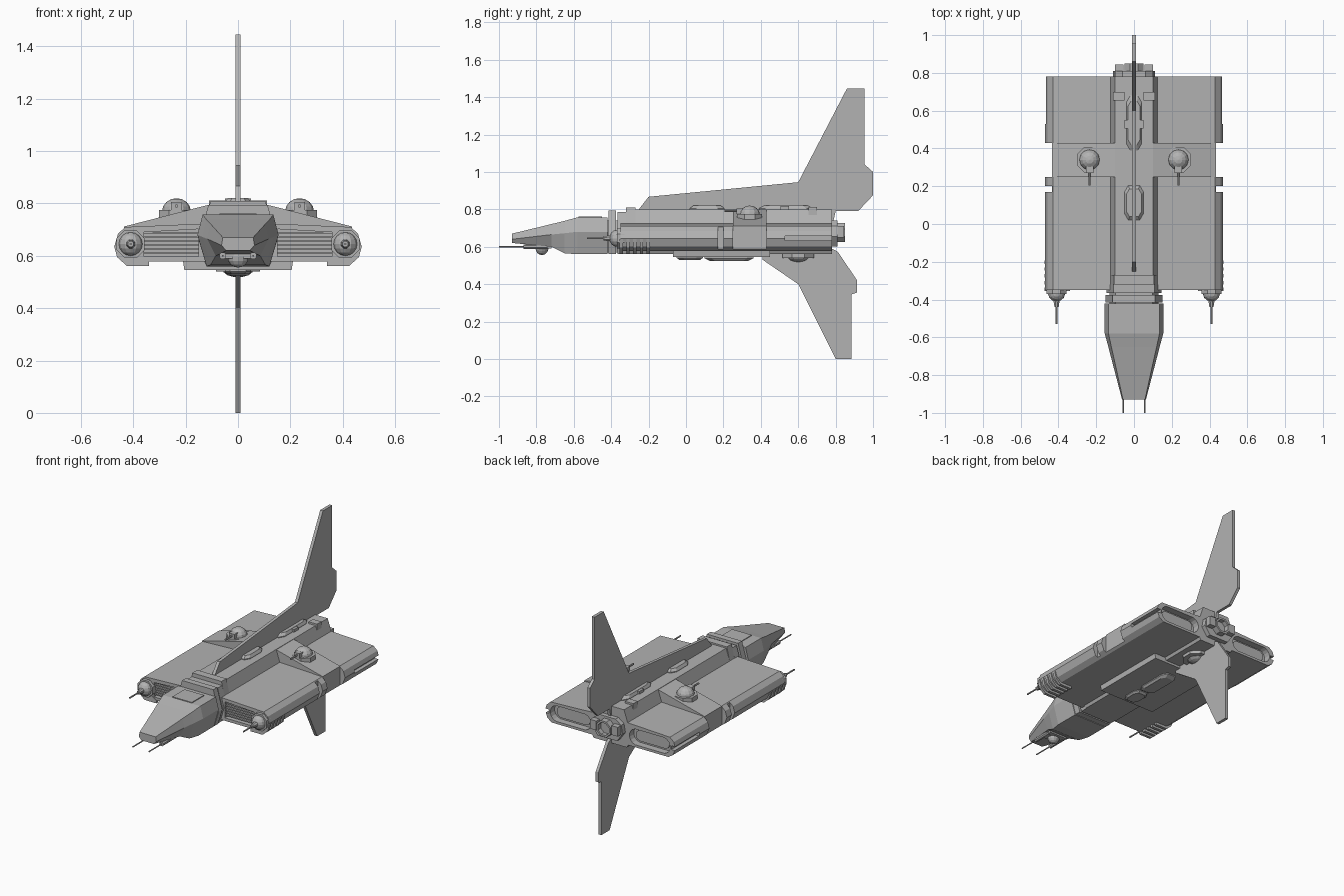
import bpy, bmesh
from math import pi, cos, sin
from mathutils import Vector, Matrix

if "Cube" in bpy.data.objects:
    bpy.data.objects.remove(bpy.data.objects["Cube"])

GREY = (0.45, 0.45, 0.45, 1)
mat = bpy.data.materials.new("hull_grey")
mat.use_nodes = True
mat.diffuse_color = GREY
mat.node_tree.nodes["Principled BSDF"].inputs["Base Color"].default_value = GREY


def finish(name, bm):
    bmesh.ops.recalc_face_normals(bm, faces=bm.faces)
    me = bpy.data.meshes.new(name)
    bm.to_mesh(me)
    bm.free()
    me.materials.append(mat)
    ob = bpy.data.objects.new(name, me)
    bpy.context.collection.objects.link(ob)
    return ob


def loft(name, rings):
    """Skin a row of matching closed rings and cap both ends."""
    bm = bmesh.new()
    loops = [[bm.verts.new(p) for p in r] for r in rings]
    n = len(loops[0])
    for a, b in zip(loops, loops[1:]):
        for i in range(n):
            j = (i + 1) % n
            bm.faces.new((a[i], a[j], b[j], b[i]))
    bm.faces.new(loops[0])
    bm.faces.new(loops[-1])
    return finish(name, bm)


def along_y(name, profile, y0, y1):
    return loft(name, [[(x, y, z) for x, z in profile] for y in (y0, y1)])


def fin(name, profile, t=0.01):
    return loft(name, [[(x, y, z) for y, z in profile] for x in (-t, t)])


def both(half):
    """Close a right-hand half profile (bottom to top) by mirroring it."""
    return half + [(-x, z) for x, z in reversed(half)]


def flip(profile, s):
    return [(s * x, z) for x, z in profile]


def box(name, x0, x1, y0, y1, z0, z1):
    return along_y(name, [(x0, z0), (x1, z0), (x1, z1), (x0, z1)], y0, y1)


def rod(name, a, b, r0, r1=None, sides=8):
    a, b = Vector(a), Vector(b)
    d = b - a
    bm = bmesh.new()
    bmesh.ops.create_cone(
        bm, cap_ends=True, segments=sides, radius1=r0, radius2=r0 if r1 is None else r1,
        depth=d.length,
        matrix=Matrix.Translation((a + b) / 2) @ d.to_track_quat('Z', 'Y').to_matrix().to_4x4()
        @ Matrix.Rotation(pi / sides, 4, 'Z'))
    return finish(name, bm)


def ball(name, c, size):
    bm = bmesh.new()
    bmesh.ops.create_uvsphere(bm, u_segments=12, v_segments=8, radius=1,
                              matrix=Matrix.Translation(c) @ Matrix.Diagonal((*size, 1)))
    return finish(name, bm)


def blister(name, y0, y1, w, z0, z1):
    """Flat elongated cover with chamfered ends and edges."""
    c, h = 0.035, (y1 - y0) / 2
    m = (y0 + y1) / 2

    def ring(k, z):
        pts = [(w, h - c), (w - 0.02, h), (0.02 - w, h), (-w, h - c),
               (-w, c - h), (0.02 - w, -h), (w - 0.02, -h), (w, c - h)]
        return [(x * k, m + y * k, z) for x, y in pts]
    return loft(name, [ring(1, z0), ring(1, z0 + (z1 - z0) * 0.5), ring(0.8, z1)])


def carve(ob, cutter):
    mod = ob.modifiers.new("cut", 'BOOLEAN')
    mod.operation = 'DIFFERENCE'
    mod.solver = 'EXACT'
    mod.object = cutter
    bpy.context.view_layer.objects.active = ob
    bpy.ops.object.modifier_apply(modifier=mod.name)
    bpy.data.objects.remove(cutter)


def capsule(cx, cz, half, r, n=16):
    pts = []
    for i in range(n):
        a = 2 * pi * (i + 0.5) / n
        pts.append((cx + (half if cos(a) > 0 else -half) + r * cos(a), cz + r * sin(a)))
    return pts


# Central spine with sloped shoulders
along_y("spine", both([(0.12, 0.56), (0.14, 0.60), (0.13, 0.71), (0.10, 0.80)]), -0.32, 0.78)

# Neck and collar rings
def hexagon(x, top, low):
    return both([(x * 0.8, low), (x, 0.66), (x * 0.75, top)])

along_y("neck", hexagon(0.13, 0.74, 0.57), -0.45, -0.30)
along_y("collar_front", hexagon(0.15, 0.795, 0.56), -0.415, -0.375)
along_y("collar_rear", hexagon(0.145, 0.785, 0.56), -0.365, -0.32)
along_y("collar_step", hexagon(0.14, 0.81, 0.57), -0.32, -0.27)

# Cockpit nose, tapering forwards
stations = [
    (-0.93, (0.045, 0.62), (0.063, 0.64), (0.058, 0.67)),
    (-0.72, (0.085, 0.60), (0.118, 0.665), (0.104, 0.721)),
    (-0.65, (0.105, 0.565), (0.136, 0.672), (0.120, 0.738)),
    (-0.58, (0.12, 0.56), (0.155, 0.68), (0.135, 0.757)),
    (-0.42, (0.12, 0.56), (0.155, 0.68), (0.135, 0.757))]
loft("cockpit", [[(x, y, z) for x, z in both(list(h))] for y, *h in stations])
box("cockpit_hatch", -0.07, 0.07, -0.575, -0.45, 0.75, 0.762)

# Chin turret and twin nose guns
ball("chin_turret", (0, -0.77, 0.595), (0.04, 0.035, 0.04))
box("chin_mount", -0.065, 0.065, -0.80, -0.72, 0.59, 0.635)
for s in (-1, 1):
    rod("nose_gun", (s * 0.058, -1.0, 0.60), (s * 0.058, -0.74, 0.60), 0.004, sides=6)
    rod("nose_gun_mount", (s * 0.058, -0.87, 0.60), (s * 0.058, -0.74, 0.60), 0.014)

WING = [(0.08, 0.578), (0.42, 0.578), (0.452, 0.60), (0.47, 0.645),
        (0.458, 0.685), (0.43, 0.71), (0.08, 0.725)]
for s in (-1, 1):
    # Side hull with recesses for the intake, engine, slot and belts
    wing = along_y("side_hull", flip(WING, s), -0.35, 0.78)
    carve(wing, along_y("c", flip([(0.15, 0.597), (0.36, 0.597), (0.36, 0.69), (0.15, 0.702)], s),
                        -0.4, -0.28))
    carve(wing, along_y("c", flip(capsule(0.285, 0.645, 0.095, 0.052), s), 0.735, 0.9))
    for y0, y1, x, z0, z1 in ((0.53, 0.9, 0.44, 0.632, 0.657), (0.25, 0.43, 0.435, 0.5, 0.8),
                              (0.17, 0.20, 0.435, 0.5, 0.8)):
        carve(wing, box("c", s * x, s * 0.52, y0, y1, z0, z1))
    along_y("engine_plate", flip(capsule(0.285, 0.645, 0.085, 0.036), s), 0.72, 0.75)

    # Intake slats
    for i in range(6):
        z = 0.606 + i * 0.0155
        box("intake_slat", s * 0.15, s * 0.36, -0.338, -0.27, z, z + 0.008)

    # Cooling ribs round the lower outer edge
    for i in range(5):
        y = -0.355 + i * 0.036
        along_y("cooling_rib", flip([(0.34, 0.58), (0.34, 0.562), (0.425, 0.562),
                                     (0.462, 0.595), (0.474, 0.64), (0.44, 0.64)], s), y, y + 0.018)

    # Bridge sloping from the spine across the side hull
    along_y("bridge", flip([(0.05, 0.70), (0.435, 0.70), (0.435, 0.712), (0.10, 0.798)], s),
            0.25, 0.43)

    # Forward gun ball on the hull corner
    gx, gz = s * 0.41, 0.645
    rod("gun_socket", (gx, -0.37, gz), (gx, -0.33, gz), 0.058)
    ball("gun_ball", (gx, -0.37, gz), (0.045, 0.04, 0.045))
    rod("gun_sleeve", (gx, -0.44, gz), (gx, -0.38, gz), 0.012, 0.022)
    rod("gun_barrel", (gx, -0.53, gz), (gx, -0.42, gz), 0.005, sides=6)

    # Upper gun turret
    tx = s * 0.235
    rod("turret_base", (tx, 0.34, 0.73), (tx, 0.34, 0.775), 0.073)
    ball("turret_dome", (tx, 0.34, 0.77), (0.055, 0.055, 0.05))
    box("turret_mantlet", tx - 0.02, tx + 0.02, 0.27, 0.33, 0.775, 0.805)
    rod("turret_barrel", (tx, 0.205, 0.79), (tx, 0.29, 0.79), 0.006, sides=6)

    # Rear spine vents
    box("spine_vent", s * 0.05, s * 0.11, 0.655, 0.70, 0.76, 0.812)

# Tail block and central nozzle
along_y("tail_block", both([(0.07, 0.60), (0.11, 0.655), (0.10, 0.71), (0.06, 0.74)]), 0.75, 0.81)
nozzle = rod("tail_nozzle", (0, 0.76, 0.675), (0, 0.85, 0.675), 0.055)
carve(nozzle, rod("c", (0, 0.82, 0.675), (0, 0.9, 0.675), 0.042))
for s in (-1, 1):
    box("tail_thruster", s * 0.055, s * 0.10, 0.76, 0.845, 0.65, 0.71)

# Covers along the top of the spine
blister("top_cover_front", 0.02, 0.205, 0.05, 0.79, 0.82)
blister("top_cover_rear", 0.39, 0.68, 0.04, 0.79, 0.82)
box("top_cover_band", -0.05, 0.05, 0.505, 0.55, 0.79, 0.818)

# Belly plate, keel covers and lower turret
along_y("belly_plate", both([(0.205, 0.545), (0.21, 0.58)]), -0.07, 0.45)
blister("keel_cover_front", -0.05, 0.09, 0.05, 0.55, 0.53)
blister("keel_cover_rear", 0.10, 0.36, 0.05, 0.55, 0.525)
rod("lower_turret_base", (0, 0.60, 0.54), (0, 0.60, 0.58), 0.09)
ball("lower_turret", (0, 0.60, 0.55), (0.06, 0.06, 0.032))

# Tall upper fin and shorter lower fin
fin("upper_fin", [(-0.26, 0.79), (-0.20, 0.867), (0.60, 0.945), (0.86, 1.445), (0.955, 1.445),
                  (0.955, 1.04), (1.0, 1.0), (1.0, 0.875), (0.92, 0.79), (0.80, 0.79),
                  (0.78, 0.70), (-0.24, 0.70)])
fin("lower_fin", [(0.41, 0.53), (0.60, 0.40), (0.80, 0.0), (0.885, 0.0), (0.885, 0.345),
                  (0.915, 0.355), (0.915, 0.42), (0.81, 0.575), (0.76, 0.60), (0.41, 0.60)])
